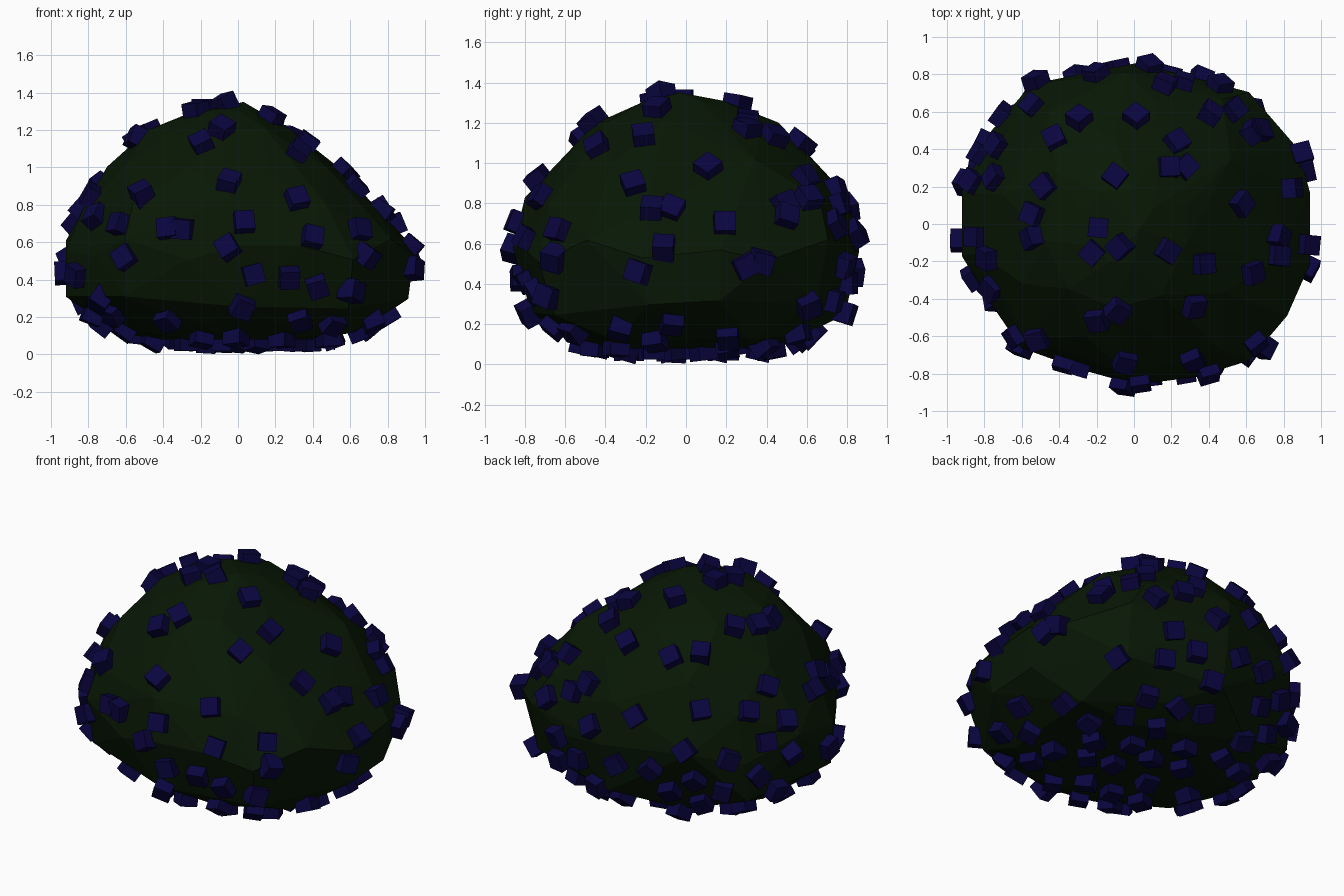
import bpy, bmesh, math, random
from mathutils import Vector, Matrix
from mathutils.bvhtree import BVHTree

if "Cube" in bpy.data.objects:
    bpy.data.objects.remove(bpy.data.objects["Cube"])

random.seed(11)


def make_mat(name, rgb):
    m = bpy.data.materials.new(name)
    m.diffuse_color = (*rgb, 1)
    m.use_nodes = True
    m.node_tree.nodes["Principled BSDF"].inputs["Base Color"].default_value = m.diffuse_color
    return m


def to_object(bm, name, mat):
    me = bpy.data.meshes.new(name)
    bm.to_mesh(me)
    bm.free()
    ob = bpy.data.objects.new(name, me)
    bpy.context.collection.objects.link(ob)
    me.materials.append(mat)
    return ob


# Bush body: faceted hull around stacked, slightly uneven outline rings
outline = [(1, .2), (.93, .47), (.65, .82), (.3, .92), (0, 1), (-.6, .87), (-.83, .58),
           (-1, .2), (-1, -.2), (-.83, -.5), (-.66, -.77), (-.3, -.91), (0, -1),
           (.35, -.95), (.65, -.85), (.87, -.57), (1, -.25)]
# z, min x, max x, min y, max y, unevenness in z
levels = [(.08, -.4, .4, -.45, .45, .0), (.13, -.64, .7, -.62, .64, .02),
          (.28, -.92, .91, -.77, .79, .04), (.56, -.92, .94, -.86, .86, .06),
          (.80, -.83, .75, -.80, .81, .03), (1.0, -.70, .56, -.66, .70, .02),
          (1.2, -.48, .28, -.45, .46, .01), (1.3, -.26, .12, -.22, .20, .01)]
bm = bmesh.new()
for i, (z, x0, x1, y0, y1, dz) in enumerate(levels):
    for j, (u, v) in enumerate(outline):
        if (i + j) % 2 == 0 or i == 3:
            bm.verts.new(((x0 + x1) / 2 + u * (x1 - x0) / 2,
                          (y0 + y1) / 2 + v * (y1 - y0) / 2, z + dz * math.sin(2.4 * j + i)))
bm.verts.new((.03, -.03, 1.35))
bmesh.ops.convex_hull(bm, input=bm.verts)
loose = [v for v in bm.verts if not v.link_faces]
bmesh.ops.delete(bm, geom=loose, context='VERTS')
bmesh.ops.recalc_face_normals(bm, faces=bm.faces)
tree = BVHTree.FromBMesh(bm)
to_object(bm, "bush_body", make_mat("leaf_green", (.0025, .009, .0015)))

# Berry positions seen from the top (x, y), front (x, z) and right (y, z)
top = [(-.53, .62), (-.42, .45), (-.29, .55), (.01, .56), (.22, .43), (.16, .73), (.26, .74),
       (.4, .58), (.52, .6), (.66, .49), (-.73, .24), (-.47, .2), (-.1, .25), (.18, .3),
       (.27, .3), (.56, .11), (.83, .19), (-.53, .05), (-.53, -.07), (-.83, -.07),
       (-.77, -.18), (-.19, -.02), (-.22, -.15), (-.07, -.12), (.17, -.14), (.36, -.21),
       (.62, -.26), (.76, -.07), (-.19, -.5), (-.09, -.45), (.31, -.43), (-.77, -.43)]
front = [(-.05, .91), (-.51, .85), (-.62, .69), (-.6, .52), (-.37, .67), (-.29, .67), (.03, .7),
         (-.05, .57), (.31, .82), (.39, .62), (.08, .43), (.27, .42), (.42, .37), (.6, .34),
         (-.37, .2), (.02, .26), (.33, .2), (-.73, .3), (-.66, .23), (.68, .53), (.71, .19)]
right = [(.1, .97), (-.17, .76), (.18, .66), (-.11, .57), (-.23, .46), (.29, .49), (.37, .51),
         (.48, .79), (-.35, .21), (-.07, .22), (.21, .15), (.59, .87), (.6, .3), (-.62, .66),
         (-.67, .51), (-.55, .18)]

spots = []


def cast(origin, direction, gap):
    hit, n, _, _ = tree.ray_cast(Vector(origin), Vector(direction))
    if hit and all((hit - p).length > gap for p, _ in spots):
        if n.dot(Vector(direction)) > 0:
            n = -n
        spots.append((hit, n))


for a, b in top:
    cast((a, b, 3), (0, 0, -1), .07)
for a, b in front:
    cast((a, -3, b), (0, 1, 0), .08)
for a, b in right:
    cast((3, a, b), (-1, 0, 0), .08)

# Scatter the rest over the back, left side and underside
tries = 0
while len(spots) < 118 and tries < 5000:
    tries += 1
    d = Vector([random.gauss(0, 1) for _ in range(3)]).normalized()
    covered = d.z > .3 or (d.z > -.5 and (d.y < -.5 or d.x > .6))
    if not covered:
        cast(Vector((0, 0, .55)) + d * 3, -d, .17)

# Berries: small cubes seated on the surface with a random spin and tilt
bm = bmesh.new()
for p, n in spots:
    rot = n.to_track_quat('Z', 'Y').to_matrix().to_4x4()
    spin = Matrix.Rotation(random.uniform(0, 1.57), 4, 'Z')
    tilt = Matrix.Rotation(random.uniform(-.35, .35), 4, 'X')
    bmesh.ops.create_cube(bm, size=.105,
                          matrix=Matrix.Translation(p + n * .008) @ rot @ tilt @ spin)
to_object(bm, "berries", make_mat("berry_blue", (.003, .0015, .05)))
